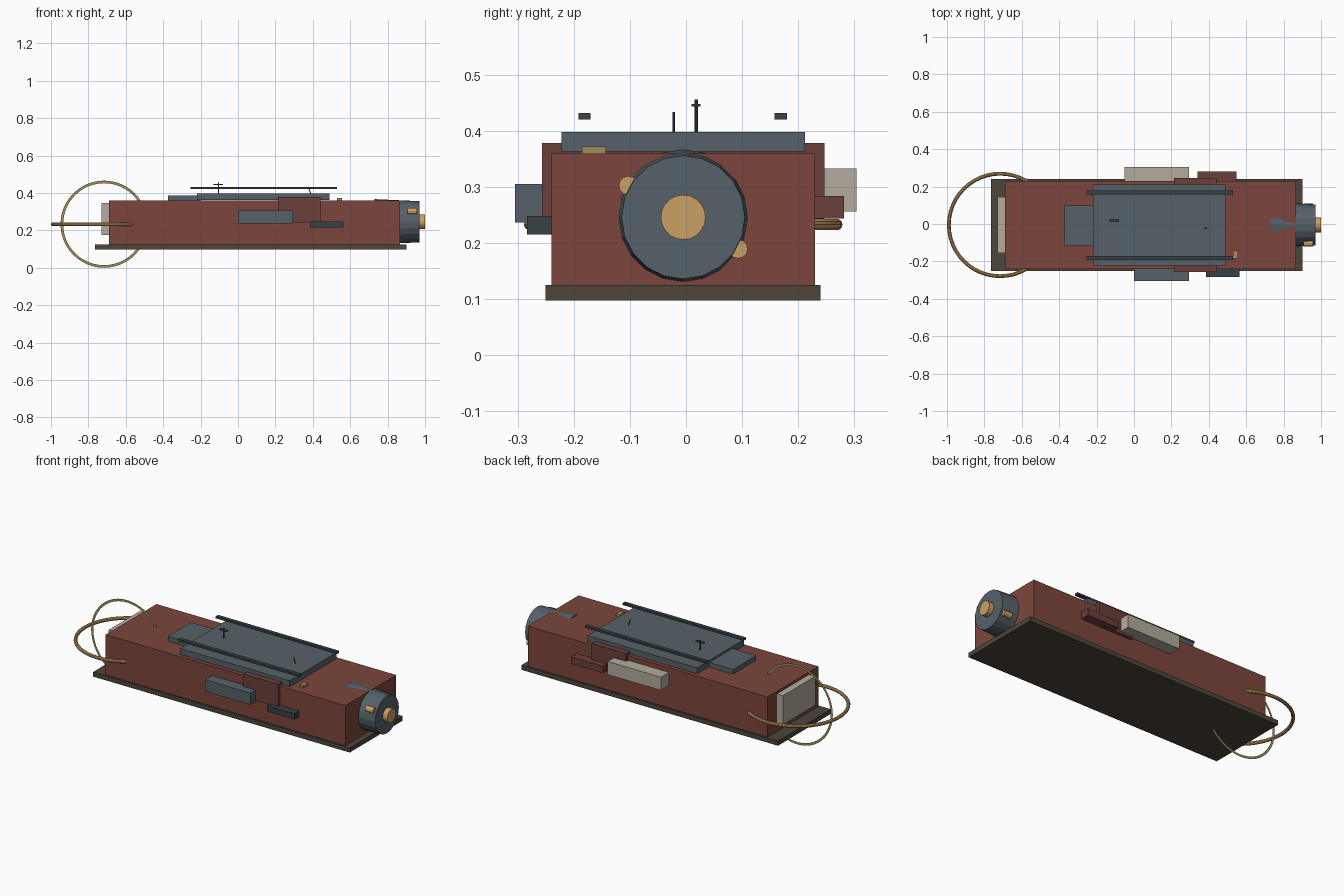
import bpy, bmesh, math
from mathutils import Matrix, Vector

if "Cube" in bpy.data.objects:
    bpy.data.objects.remove(bpy.data.objects["Cube"])


def mat(name, r, g, b):
    m = bpy.data.materials.new(name)
    m.diffuse_color = (r, g, b, 1)
    m.use_nodes = True
    m.node_tree.nodes["Principled BSDF"].inputs["Base Color"].default_value = m.diffuse_color
    return m


RED = mat("red_paint", 0.20, 0.062, 0.045)
DARK_RED = mat("dark_red_paint", 0.145, 0.05, 0.042)
SLATE = mat("slate_metal", 0.09, 0.12, 0.14)
DARK = mat("dark_metal", 0.04, 0.052, 0.06)
BROWN = mat("brown_base", 0.075, 0.06, 0.042)
CREAM = mat("cream_panel", 0.45, 0.41, 0.34)
BRASS = mat("brass", 0.60, 0.35, 0.13)
OLIVE = mat("olive_brass", 0.35, 0.27, 0.11)
CY = -0.005  # centre line of the hull


def make(name, bm, material):
    me = bpy.data.meshes.new(name)
    bm.to_mesh(me)
    bm.free()
    me.materials.append(material)
    ob = bpy.data.objects.new(name, me)
    bpy.context.collection.objects.link(ob)
    return ob


def box(name, x, y, z, material):
    bm = bmesh.new()
    size = [b - a for a, b in (x, y, z)]
    mid = [(a + b) / 2 for a, b in (x, y, z)]
    bmesh.ops.create_cube(bm, size=1, matrix=Matrix.Translation(mid) @ Matrix.Diagonal((*size, 1)))
    return make(name, bm, material)


def rod(name, a, b, r1, r2, sides, material):
    a, b = Vector(a), Vector(b)
    d = b - a
    bm = bmesh.new()
    m = Matrix.Translation((a + b) / 2) @ d.to_track_quat('Z', 'Y').to_matrix().to_4x4()
    bmesh.ops.create_cone(bm, cap_ends=True, segments=sides, radius1=r1, radius2=r2, depth=d.length, matrix=m)
    return make(name, bm, material)


# Hull and base
box("hull", (-0.69, 0.865), (-0.24, 0.23), (0.125, 0.36), RED)
box("base_plate", (-0.765, 0.90), (-0.25, 0.24), (0.098, 0.125), BROWN)
box("rear_panel", (-0.73, -0.685), (-0.155, 0.145), (0.175, 0.345), CREAM)

# Roof deck, step, rails and crossing block
box("roof_deck", (-0.22, 0.49), (-0.222, 0.212), (0.363, 0.398), SLATE)
box("roof_step", (-0.375, -0.20), (-0.115, 0.10), (0.358, 0.387), SLATE)
for side, s in (("front", -1), ("back", 1)):
    y = -0.006 + s * 0.175
    box(side + "_roof_rail", (-0.255, 0.53), (y - 0.011, y + 0.011), (0.42, 0.432), DARK)
box("cross_block", (0.215, 0.44), (-0.257, 0.247), (0.243, 0.378), DARK_RED)
box("roof_tab", (0.53, 0.555), (-0.185, -0.143), (0.358, 0.372), OLIVE)

# Masts
rod("tall_mast", (-0.105, 0.018, 0.39), (-0.105, 0.018, 0.456), 0.003, 0.003, 8, DARK)
box("mast_crossbar", (-0.13, -0.08), (0.01, 0.026), (0.443, 0.448), DARK)
rod("leaning_mast", (0.39, -0.022, 0.39), (0.376, -0.022, 0.433), 0.0025, 0.0025, 8, DARK)

# Side boxes
box("front_side_box", (0.0, 0.295), (-0.305, -0.235), (0.237, 0.305), SLATE)
box("front_side_step", (0.385, 0.565), (-0.283, -0.235), (0.215, 0.248), DARK)
box("back_side_box", (-0.05, 0.295), (0.225, 0.304), (0.256, 0.333), CREAM)
box("back_side_step", (0.34, 0.547), (0.225, 0.282), (0.244, 0.284), DARK_RED)

# Nose drum with hub and rim studs
rod("nose_drum", (0.73, CY, 0.246), (0.97, CY, 0.246), 0.121, 0.11, 20, SLATE)
rod("nose_hub", (0.95, CY, 0.246), (1.0, CY, 0.246), 0.04, 0.04, 20, BRASS)
for i, deg in enumerate((150, -30)):
    y = CY + 0.113 * math.cos(math.radians(deg))
    z = 0.246 + 0.113 * math.sin(math.radians(deg))
    rod("rim_stud_%d" % (i + 1), (0.907, y, z), (0.958, y, z), 0.017, 0.017, 12, BRASS)

# Thick horizontal tail ring
bpy.ops.mesh.primitive_torus_add(location=(-0.716, CY, 0.233), major_radius=0.274, minor_radius=0.010,
                                 major_segments=48, minor_segments=10)
ring = bpy.context.object
ring.name = "horizontal_tail_ring"
ring.data.materials.append(BRASS)
bpy.ops.object.shade_smooth_by_angle()

# Flat upright tail ring
bm = bmesh.new()
loops = []
for r in (0.219, 0.233):
    loops.append([bm.verts.new((-0.716 + r * math.cos(t), CY, 0.233 + r * math.sin(t)))
                  for t in (2 * math.pi * i / 48 for i in range(48))])
for i in range(48):
    j = (i + 1) % 48
    bm.faces.new((loops[0][i], loops[0][j], loops[1][j], loops[1][i]))
make("upright_tail_ring", bm, OLIVE)
